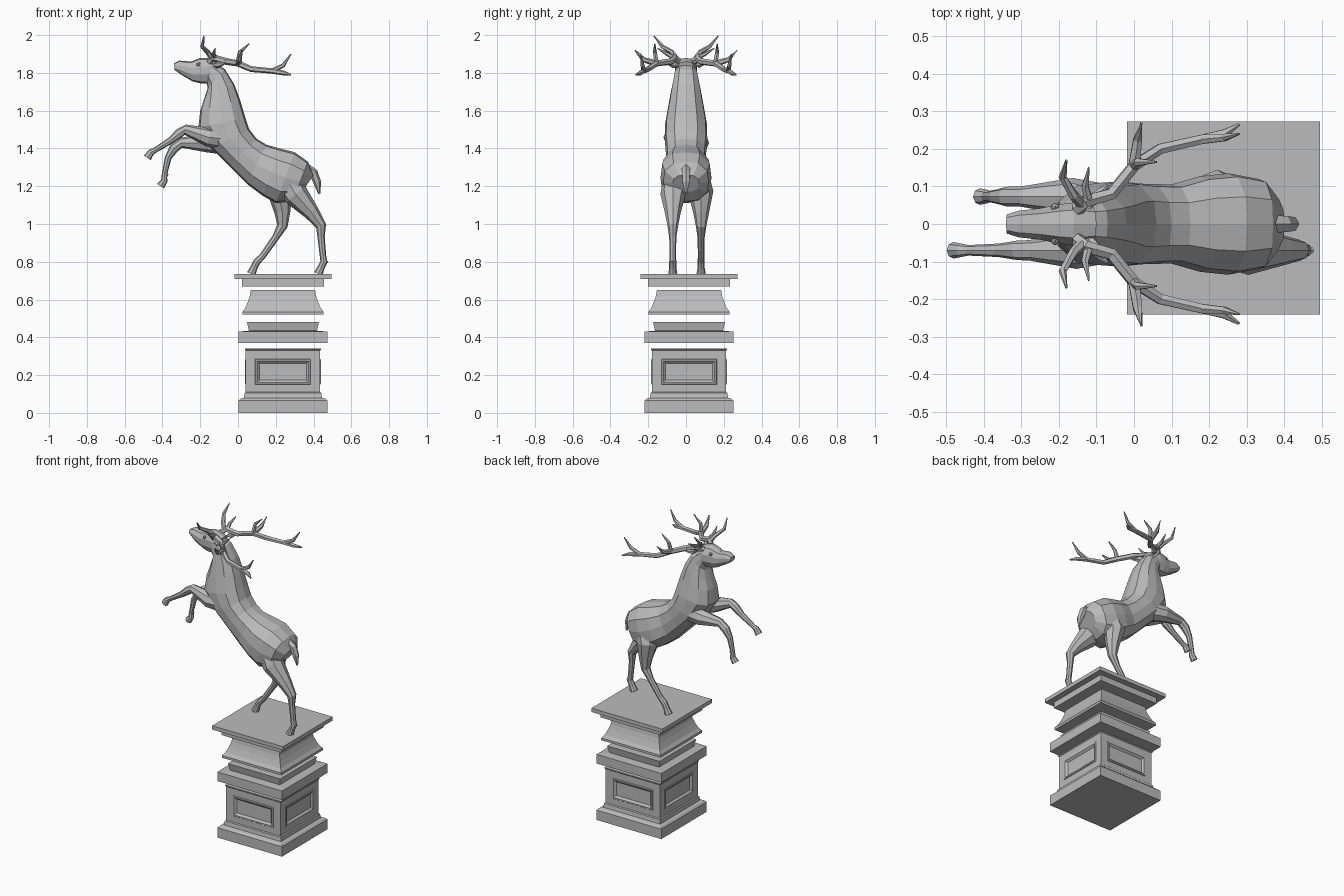
import bpy, bmesh, math
from mathutils import Vector

cube = bpy.data.objects.get("Cube")
if cube:
    bpy.data.objects.remove(cube, do_unlink=True)

GREY = (.5, .5, .5, 1)
stone = bpy.data.materials.new("stone_grey")
stone.use_nodes = True
stone.diffuse_color = GREY
stone.node_tree.nodes["Principled BSDF"].inputs["Base Color"].default_value = GREY

PLINTH_CENTRE = Vector((.238, .016, 0))


def finish(name, bm):
    """Turn a bmesh into a flat shaded object with outward normals."""
    bmesh.ops.recalc_face_normals(bm, faces=bm.faces)
    mesh = bpy.data.meshes.new(name)
    bm.to_mesh(mesh)
    bm.free()
    mesh.materials.append(stone)
    obj = bpy.data.objects.new(name, mesh)
    bpy.context.collection.objects.link(obj)


def skin(bm, rings):
    """Bridge a list of equal point rings with quads and cap the ends."""
    loops = [[bm.verts.new(point) for point in ring] for ring in rings]
    count = len(loops[0])
    for lower, upper in zip(loops, loops[1:]):
        for i in range(count):
            j = (i + 1) % count
            bm.faces.new((lower[i], lower[j], upper[j], upper[i]))
    bm.faces.new(loops[0][::-1])
    bm.faces.new(loops[-1])


def oval(centre, side, up, sides, bulge=0):
    """Ring of points spanned by two half axes, squarer with more bulge."""
    ring = []
    for i in range(sides):
        a = math.tau * i / sides
        swell = 1 + bulge * math.sin(2 * a) ** 2
        ring.append(centre + (side * math.sin(a) + up * math.cos(a)) * swell)
    return ring


def square(half, z):
    """Square ring of the pedestal at a given height."""
    corners = ((-half, -half), (half, -half), (half, half), (-half, half))
    return [PLINTH_CENTRE + Vector((x, y, z)) for x, y in corners]


def moulding(name, profile):
    bm = bmesh.new()
    skin(bm, [square(half, z) for half, z in profile])
    finish(name, bm)


def torso(name, sections, sides):
    """Loft ovals given by top x, top z, bottom x, bottom z and half width."""
    bm = bmesh.new()
    rings = []
    for top_x, top_z, bottom_x, bottom_z, width in sections:
        top = Vector((top_x, 0, top_z))
        bottom = Vector((bottom_x, 0, bottom_z))
        side = Vector((0, width, 0))
        rings.append(oval((top + bottom) / 2, side, (top - bottom) / 2, sides, bulge=.1))
    skin(bm, rings)
    finish(name, bm)


def tube(bm, points, radii, sides=6):
    """Faceted tube through the points, one radius for each."""
    points = [Vector(p) for p in points]
    rings = []
    for i, (point, radius) in enumerate(zip(points, radii)):
        before = points[max(i - 1, 0)]
        after = points[min(i + 1, len(points) - 1)]
        along = (after - before).normalized()
        axis = Vector((1, 0, 0)) if abs(along.y) > .8 else Vector((0, 1, 0))
        side = (axis - along * axis.dot(along)).normalized()
        rings.append(oval(point, side * radius, along.cross(side) * radius, sides))
    skin(bm, rings)


def tapered(bm, points, radius):
    """Tube that thins evenly to a pointed tip."""
    last = len(points) - 1
    radii = [radius * (1 - .4 * i / last) for i in range(last)]
    tube(bm, points, radii + [radius * .2])


def leg(name, y, path, radii):
    """Leg rooted inside the body, with a dewclaw at the fetlock."""
    bm = bmesh.new()
    points = [Vector((x, y, z)) for x, z in path]
    points[0].y *= .5
    tube(bm, points, radii, sides=8)
    fetlock, hoof = points[-3], points[-1]
    drop = (hoof - fetlock) * .3
    spur = fetlock + Vector((.015, 0, 0))
    tapered(bm, [fetlock, spur, spur + drop], .012)
    finish(name, bm)


# Pedestal: stacked square mouldings with open joints
moulding("pedestal_base", [(.235, 0), (.235, .065), (.225, .075), (.207, .08),
                           (.203, .105), (.197, .11)])
moulding("pedestal_collar", [(.235, .37), (.235, .43), (.18, .435), (.19, .48)])
moulding("pedestal_neck", [(.215, .52), (.215, .535), (.2, .555), (.185, .59),
                           (.175, .62), (.17, .65)])
moulding("pedestal_top", [(.218, .67), (.218, .71), (.257, .71), (.257, .735)])

# Pedestal shaft with a framed panel on each side and a thin lip
bm = bmesh.new()
skin(bm, [square(.197, .1), square(.197, .335)])
bmesh.ops.recalc_face_normals(bm, faces=bm.faces)
panels = [face for face in bm.faces if abs(face.normal.z) < .5]
for thickness, depth in ((.05, 0), (.003, .004), (.008, 0), (.012, -.012)):
    bmesh.ops.inset_individual(bm, faces=panels, thickness=thickness, depth=depth,
                               use_even_offset=True)
finish("pedestal_shaft", bm)
moulding("pedestal_shaft_lip", [(.197, .33), (.202, .335), (.202, .34)])

# Body from neck to rump
torso("body", [
    (-.14, 1.86, -.17, 1.77, .055),
    (-.07, 1.82, -.16, 1.72, .065),
    (-.02, 1.74, -.18, 1.66, .08),
    (.01, 1.66, -.2, 1.6, .093),
    (.04, 1.56, -.21, 1.51, .11),
    (.06, 1.5, -.14, 1.4, .113),
    (.1, 1.45, -.05, 1.31, .107),
    (.15, 1.42, .05, 1.21, .105),
    (.22, 1.4, .13, 1.15, .127),
    (.3, 1.38, .2, 1.11, .135),
    (.37, 1.33, .29, 1.12, .12),
    (.4, 1.26, .34, 1.17, .07)], sides=12)

# Head with muzzle and jaw
torso("head", [
    (-.34, 1.85, -.335, 1.815, .026),
    (-.31, 1.865, -.3, 1.79, .036),
    (-.25, 1.86, -.24, 1.755, .043),
    (-.2, 1.88, -.2, 1.745, .053),
    (-.16, 1.88, -.16, 1.745, .058),
    (-.1, 1.86, -.13, 1.75, .05)], sides=10)

# Forelegs, raised at different heights
FORE_RADII = (.065, .05, .027, .026, .018, .014, .018, .022)
leg("right_foreleg", -.07, [(-.05, 1.45), (-.16, 1.46), (-.28, 1.5), (-.31, 1.48),
                            (-.36, 1.44), (-.44, 1.39), (-.46, 1.38), (-.48, 1.35)], FORE_RADII)
leg("left_foreleg", .073, [(-.05, 1.43), (-.17, 1.43), (-.3, 1.43), (-.34, 1.4),
                           (-.37, 1.35), (-.39, 1.26), (-.39, 1.23), (-.41, 1.2)], FORE_RADII)

# Hind legs standing on the pedestal
HIND_RADII = (.085, .066, .042, .028, .019, .017, .019, .019, .024)
leg("right_hind_leg", -.07, [(.25, 1.25), (.31, 1.15), (.39, 1.06), (.44, .99), (.44, .93),
                             (.45, .83), (.455, .8), (.44, .77), (.425, .736)], HIND_RADII)
leg("left_hind_leg", .08, [(.25, 1.25), (.22, 1.16), (.235, 1.06), (.235, .99), (.2, .93),
                           (.13, .83), (.1, .8), (.085, .77), (.07, .736)], HIND_RADII)

# Tail
bm = bmesh.new()
tapered(bm, [(.35, 0, 1.3), (.4, 0, 1.27), (.42, 0, 1.22), (.43, 0, 1.16)], .028)
finish("tail", bm)

# Antler main beam and tines, each with its root radius
FORK = (0, .155, 1.85)
BRANCHES = [
    (.02, [(-.15, .04, 1.86), (-.13, .06, 1.88), (-.06, .08, 1.86), FORK, (.07, .2, 1.82),
           (.18, .225, 1.81), (.24, .24, 1.8), (.28, .265, 1.79)]),
    (.015, [(-.14, .055, 1.88), (-.16, .075, 1.91), (-.19, .125, 1.94), (-.18, .17, 1.995)]),
    (.013, [(-.12, .06, 1.88), (-.13, .1, 1.9), (-.12, .15, 1.93)]),
    (.017, [FORK, (.01, .225, 1.87), (.02, .27, 1.92)]),
    (.014, [FORK, (.01, .165, 1.91), (.06, .165, 1.955)]),
    (.014, [(.18, .225, 1.81), (.24, .23, 1.84), (.28, .24, 1.9)])]
EAR = [(-.125, .035, 1.84), (-.1, .07, 1.845), (-.07, .105, 1.85)]

# Antlers, ears and eyes on both sides
for side, sign in (("left", 1), ("right", -1)):
    bm = bmesh.new()
    for radius, path in BRANCHES:
        tapered(bm, [(x, y * sign, z) for x, y, z in path], radius)
    finish(side + "_antler", bm)

    bm = bmesh.new()
    tube(bm, [(x, y * sign, z) for x, y, z in EAR], (.012, .02, .003))
    finish(side + "_ear", bm)

    bm = bmesh.new()
    bmesh.ops.create_icosphere(bm, subdivisions=1, radius=.012)
    bmesh.ops.translate(bm, verts=bm.verts, vec=(-.21, sign * .045, 1.845))
    finish(side + "_eye", bm)
